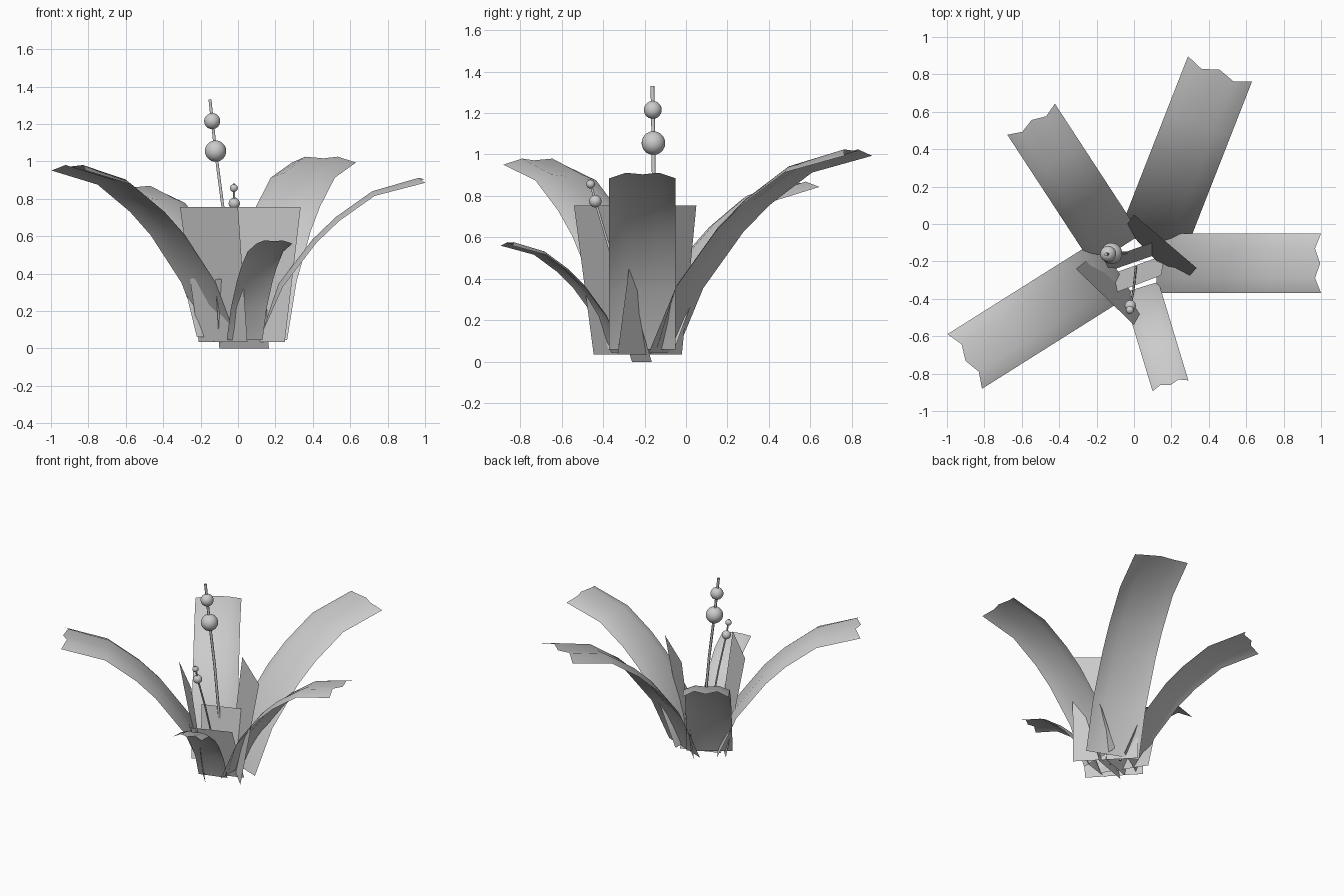
import bpy, bmesh, math
from mathutils import Vector

cube = bpy.data.objects.get("Cube")
if cube:
    bpy.data.objects.remove(cube)

grey = bpy.data.materials.new("plain_grey")
grey.use_nodes = True
COLOUR = (0.6, 0.6, 0.6, 1)
grey.diffuse_color = COLOUR
grey.node_tree.nodes["Principled BSDF"].inputs["Base Color"].default_value = COLOUR


def finish(name, bm, smooth=True):
    mesh = bpy.data.meshes.new(name)
    bm.to_mesh(mesh)
    bm.free()
    mesh.materials.append(grey)
    obj = bpy.data.objects.new(name, mesh)
    bpy.context.collection.objects.link(obj)
    if smooth:
        bpy.ops.object.select_all(action="DESELECT")
        obj.select_set(True)
        bpy.context.view_layer.objects.active = obj
        bpy.ops.object.shade_smooth_by_angle(angle=math.radians(35))
    return obj


# Arching leaves: one side profile swept across an arched section
PROFILE = [(0, 0), (.12, .27), (.30, .505), (.42, .62), (.61, .755), (.88, .825)]
SECTION = [(-.16, 0), (-.08, .028), (0, .02), (.08, .028), (.16, 0)]


def leaf(name, tip, heading, size, base_z):
    out = Vector((heading[0], heading[1], 0)).normalized()
    side = Vector((out.y, -out.x, 0))
    origin = Vector((tip[0], tip[1], base_z)) - out * PROFILE[-1][0] * size
    bm = bmesh.new()
    rows = []
    for i, (d, h) in enumerate(PROFILE):
        a = PROFILE[max(i - 1, 0)]
        b = PROFILE[min(i + 1, len(PROFILE) - 1)]
        slope = math.atan2(b[1] - a[1], b[0] - a[0])
        normal = Vector((0, 0, math.cos(slope))) - out * math.sin(slope)
        row = []
        for j, (w, rise) in enumerate(SECTION):
            notch = .025 if i == len(PROFILE) - 1 and j % 2 else 0
            p = out * (d - notch) + Vector((0, 0, h)) + side * w
            if i:
                p += normal * rise
            row.append(bm.verts.new(origin + p * size))
        rows.append(row)
    for r, s in zip(rows, rows[1:]):
        for j in range(len(r) - 1):
            bm.faces.new((r[j], r[j + 1], s[j + 1], s[j]))
    finish(name, bm)


leaf("leaf_left", (1.0, -.21), (1, 0), 1.0, .06)
leaf("leaf_back_left", (.46, .83), (.364, .93), 1.15, .045)
leaf("leaf_back_right", (-.55, .56), (-.547, .837), .95, .06)
leaf("leaf_front_right", (-.905, -.735), (-.846, -.533), 1.08, .06)
leaf("leaf_front", (.195, -.865), (.29, -.957), .625, .045)


# Flat upright blades, each given by its bottom and top edge
def blade(name, *corners):
    bm = bmesh.new()
    bm.faces.new([bm.verts.new(c) for c in corners])
    finish(name, bm, False)


blade("outer_blade_front", (-.21, -.16, .035), (.05, -.445, .035),
      (0, -.54, .755), (-.31, -.24, .755))
blade("outer_blade_back", (.25, -.33, .035), (-.05, -.02, .035),
      (0, .05, .755), (.335, -.235, .755))
blade("inner_blade_front", (-.10, -.26, 0), (.165, -.165, 0),
      (.145, -.275, .37), (-.12, -.375, .37))
blade("inner_blade_back", (-.13, -.25, .035), (.10, -.17, .035),
      (.095, -.10, .46), (-.16, -.19, .46))


# Thin stalks carrying two beads each
def ball(name, centre, radius):
    bm = bmesh.new()
    bmesh.ops.create_uvsphere(bm, u_segments=24, v_segments=14, radius=radius)
    bmesh.ops.translate(bm, verts=bm.verts, vec=centre)
    finish(name, bm)


def stalk(name, points, radius, beads):
    curve = bpy.data.curves.new(name, "CURVE")
    curve.dimensions = "3D"
    curve.bevel_depth = radius
    curve.bevel_resolution = 1
    curve.use_fill_caps = True
    spline = curve.splines.new("POLY")
    spline.points.add(len(points) - 1)
    for p, co in zip(spline.points, points):
        p.co = (*co, 1)
    curve.materials.append(grey)
    bpy.context.collection.objects.link(bpy.data.objects.new(name, curve))
    for label, centre, r in beads:
        ball(name + label, centre, r)


stalk("tall_stalk", [(-.01, -.155, .06), (-.08, -.155, .75),
                     (-.12, -.157, 1.055), (-.15, -.162, 1.33)], .009,
      [("_lower_bead", (-.12, -.157, 1.055), .057),
       ("_upper_bead", (-.138, -.16, 1.215), .043)])
stalk("short_stalk", [(.01, -.23, .06), (-.005, -.37, .55),
                      (-.02, -.437, .775), (-.022, -.465, .88)], .006,
      [("_lower_bead", (-.02, -.437, .775), .03),
       ("_upper_bead", (-.022, -.46, .857), .021)])
